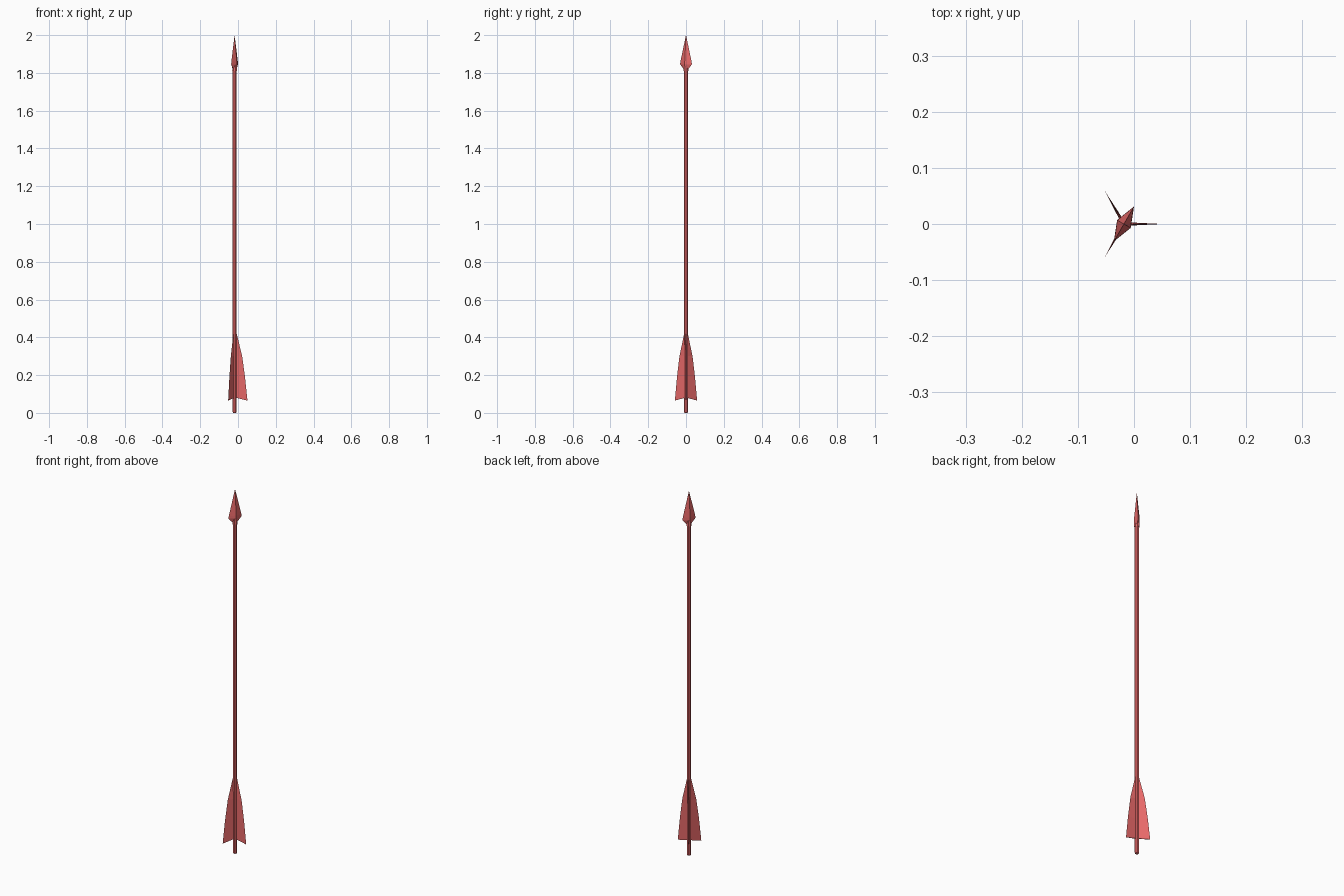
import bpy
import math
from mathutils import Matrix, Vector

if "Cube" in bpy.data.objects:
    bpy.data.objects.remove(bpy.data.objects["Cube"])

AXIS_X = -0.018  # the three vanes make the arrow's bounds uneven about its shaft

red = bpy.data.materials.new("red")
red.diffuse_color = (0.8, 0.14, 0.14, 1)
red.use_nodes = True
red.node_tree.nodes["Principled BSDF"].inputs["Base Color"].default_value = red.diffuse_color


def make_object(name, verts, faces, angle=0):
    mesh = bpy.data.meshes.new(name)
    mesh.from_pydata(verts, [], faces)
    mesh.transform(Matrix.Translation((AXIS_X, 0, 0)) @ Matrix.Rotation(angle, 4, 'Z'))
    mesh.materials.append(red)
    obj = bpy.data.objects.new(name, mesh)
    bpy.context.collection.objects.link(obj)
    return obj


def loft(name, sections, sides, angle=0):
    """Stack elliptical rings (z, radius x, radius y) and cap both ends."""
    verts, faces = [], []
    for z, rx, ry in sections:
        for i in range(sides):
            a = math.tau * i / sides
            verts.append((rx * math.cos(a), ry * math.sin(a), z))
    for k in range(len(sections) - 1):
        for i in range(sides):
            j = (i + 1) % sides
            b = k * sides
            faces.append((b + i, b + j, b + sides + j, b + sides + i))
    top = (len(sections) - 1) * sides
    faces.append(tuple(reversed(range(sides))))
    faces.append(tuple(range(top, top + sides)))
    return make_object(name, verts, faces, angle)


# Shaft
loft("shaft", [(0, 0.009, 0.009), (0.005, 0.011, 0.011), (1.84, 0.011, 0.011)], 8, math.pi / 8)

# Socket joining the head to the shaft
loft("head_socket", [(1.81, 0.0135, 0.0135), (1.86, 0.013, 0.013)], 8, math.pi / 8)

# Diamond-section blade, turned 60 degrees
loft("arrow_head", [(1.82, 0.014, 0.012), (1.845, 0.036, 0.014),
                    (1.86, 0.034, 0.0135), (2.0, 0.0003, 0.0003)], 4, math.radians(60))

# Three wedge-shaped vanes: thick at the shaft, sharp at the outer edge
inner_r = 0.008
outer_edge = [(0.068, 0.065), (0.055, 0.19), (0.040, 0.30), (0.011, 0.42)]
inner_z = [0.08, 0.19, 0.30, 0.42]
n = len(inner_z)
verts = [(inner_r, s * 0.003, z) for s in (-1, 1) for z in inner_z]
verts += [(r, 0, z) for r, z in outer_edge]
faces = [(0, 2 * n, n), (n - 1, 2 * n - 1, 3 * n - 1)]
for i in range(n - 1):
    faces.append((i, i + 1, 2 * n + i + 1, 2 * n + i))
    faces.append((n + i + 1, n + i, 2 * n + i, 2 * n + i + 1))
    faces.append((i + 1, i, n + i, n + i + 1))
for k in range(3):
    make_object(f"vane_{k + 1}", verts, [tuple(reversed(f)) for f in faces], math.tau * k / 3)
